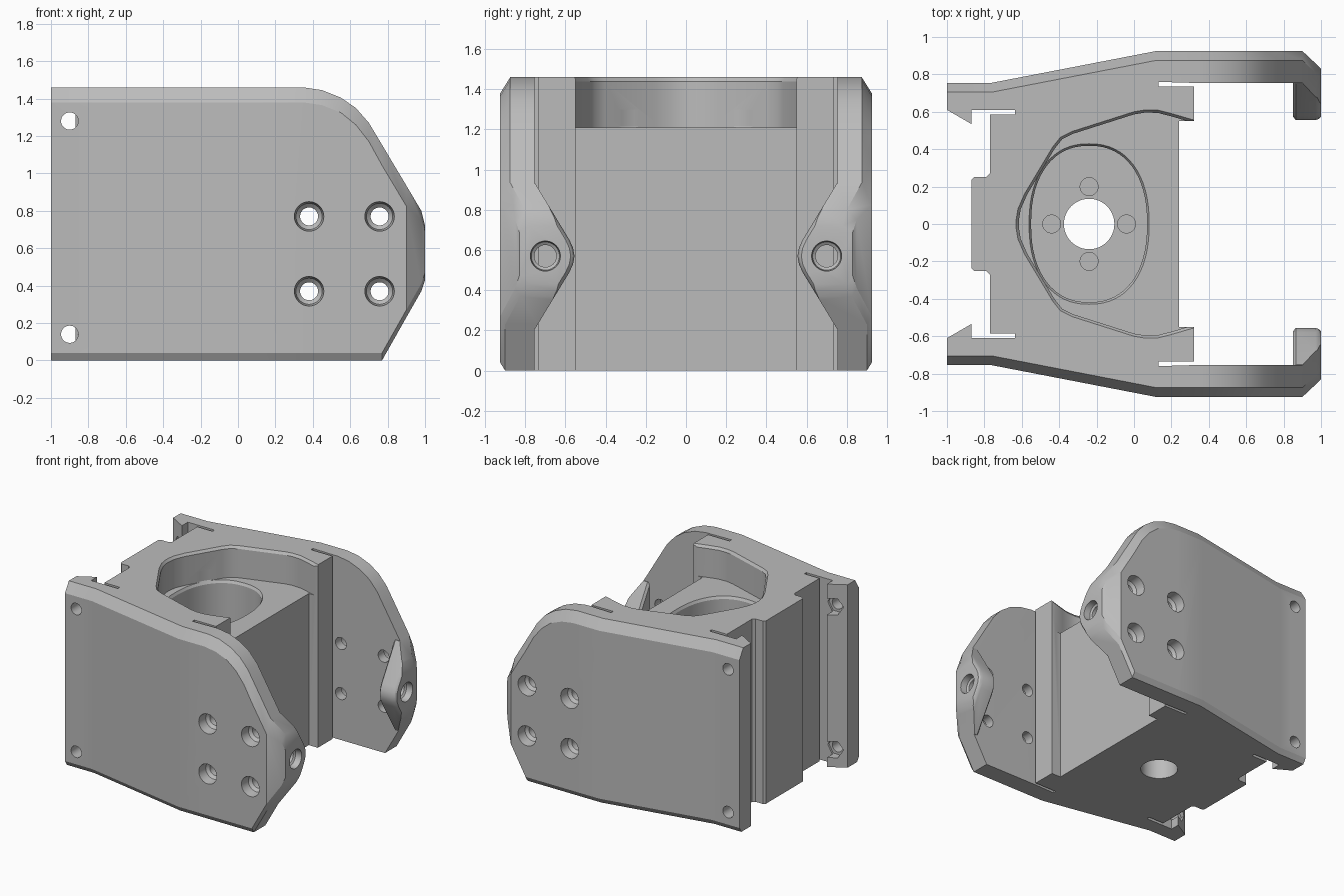
import bpy, bmesh, math

cube = bpy.data.objects.get("Cube")
if cube:
    bpy.data.objects.remove(cube, do_unlink=True)

grey = bpy.data.materials.new("plain_grey")
grey.use_nodes = True
grey.diffuse_color = (0.5, 0.5, 0.5, 1)
bsdf = grey.node_tree.nodes["Principled BSDF"]
bsdf.inputs["Base Color"].default_value = (0.5, 0.5, 0.5, 1)
bsdf.inputs["Roughness"].default_value = 0.6


def loft(name, rings):
    """Closed solid skinned through equal-length rings of points."""
    bm = bmesh.new()
    loops = [[bm.verts.new(p) for p in ring] for ring in rings]
    n = len(loops[0])
    for a, b in zip(loops, loops[1:]):
        for i in range(n):
            j = (i + 1) % n
            bm.faces.new((a[i], a[j], b[j], b[i]))
    bm.faces.new(loops[0][::-1])
    bm.faces.new(loops[-1])
    bmesh.ops.recalc_face_normals(bm, faces=bm.faces)
    mesh = bpy.data.meshes.new(name)
    bm.to_mesh(mesh)
    bm.free()
    mesh.materials.append(grey)
    obj = bpy.data.objects.new(name, mesh)
    bpy.context.collection.objects.link(obj)
    return obj


def circle(axis, u, v, radius, at, sides=32):
    """Circle centred on (u, v) in the plane crossing the axis at a height."""
    ring = []
    for i in range(sides):
        a = 2 * math.pi * i / sides
        p = [u + radius * math.cos(a), v + radius * math.sin(a)]
        p.insert("xyz".index(axis), at)
        ring.append(p)
    return ring


def bore(axis, u, v, steps, sides=32):
    """Turned cutter from (position, radius) steps."""
    return loft("bore", [circle(axis, u, v, r, at, sides) for at, r in steps])


def combine(target, tool, operation):
    mod = target.modifiers.new("combine", "BOOLEAN")
    mod.operation, mod.solver, mod.object = operation, "EXACT", tool
    bpy.context.view_layer.objects.active = target
    bpy.ops.object.modifier_apply(modifier=mod.name)
    bpy.data.objects.remove(tool, do_unlink=True)


def cut(tool):
    combine(bracket, tool, "DIFFERENCE")


def mirrored(half):
    return half + [(x, -y) for x, y in reversed(half)]


# Plan shape: centre block, front tabs, slits, side walls and rear hooks
plan = mirrored([
    (0.24, 0.55), (0.32, 0.55), (0.32, 0.735), (0.13, 0.735), (0.13, 0.76),
    (0.3, 0.755), (1.1, 0.755), (1.1, 1.1), (-1.1, 1.1), (-1.1, 0.668),
    (-0.87, 0.535), (-0.87, 0.61), (-0.635, 0.61), (-0.635, 0.585),
    (-0.77, 0.585), (-0.77, 0.27), (-0.79, 0.25), (-0.855, 0.25), (-0.87, 0.235)])
bracket = loft("mount_bracket", [[(x, y, z) for x, y in plan] for z in (-0.1, 1.6)])

# Pointed lips at the front ends of the walls
lip = [(0.85, 0.93), (0.75, 0.93), (0.58, 0.65), (0.562, 0.61), (0.555, 0.57),
       (0.562, 0.53), (0.58, 0.49), (0.75, 0.21), (0.85, 0.21)]
for side in (1, -1):
    rings = [[(x, side * (y + inset), z) for y, z in lip]
             for x, inset in ((0.85, 0.02), (0.865, 0), (0.97, 0), (0.99, 0.008), (1.01, 0.03))]
    combine(bracket, loft("lip", rings), "UNION")

# Outer envelope: half width, bottom, top and top chamfer along the length
stations = [
    (-1, 0.755, 0, 1.46, 0.08), (-0.76, 0.755, 0, 1.46, 0.08),
    (0.12, 0.925, 0, 1.46, 0.08), (0.35, 0.925, 0, 1.46, 0.08),
    (0.45, 0.925, 0, 1.445, 0.08), (0.55, 0.925, 0, 1.405, 0.08),
    (0.63, 0.925, 0, 1.35, 0.09), (0.7, 0.925, 0, 1.27, 0.1),
    (0.77, 0.925, 0, 1.153, 0.11), (0.9, 0.925, 0.23, 0.935, 0.11),
    (0.98, 0.85, 0.37, 0.8, 0.05), (1, 0.83, 0.43, 0.72, 0.03)]
envelope = []
for x, w, low, high, c in stations:
    right = [(w - 0.025, low), (w, low + 0.04), (w, high - c), (w - 0.05, high)]
    left = [(-y, z) for y, z in reversed(right)]
    envelope.append([(x, y, z) for y, z in right + left])
combine(bracket, loft("envelope", envelope), "INTERSECT")

# Shallow top pocket, open to the front, with an eased rim
pocket = mirrored([(0.45, 0.54), (0.32, 0.55), (0.2, 0.585), (0.13, 0.603),
                   (0.06, 0.605), (0.0, 0.595), (-0.33, 0.49), (-0.39, 0.46),
                   (-0.43, 0.41), (-0.58, 0.16), (-0.615, 0.08), (-0.625, 0.02)])
cut(loft("pocket", [[(x * k, y * k, z) for x, y in pocket]
                    for z, k in ((1.21, 0.985), (1.24, 0.985), (1.44, 0.985),
                                 (1.461, 1.01), (1.6, 1.01))]))

# Deep rounded well with a floor
def oval(z, grow):
    ring = []
    for i in range(64):
        a = 2 * math.pi * i / 64
        c, s = math.cos(a), math.sin(a)
        ring.append((-0.24 + (0.31 + grow) * math.copysign(abs(c) ** 0.88, c),
                     (0.418 + grow) * math.copysign(abs(s) ** 0.88, s), z))
    return ring


cut(loft("well", [oval(0.25, 0), oval(1.19, 0), oval(1.215, 0.014), oval(1.3, 0.014)]))

# Shaft hole and four blind screw holes in the well floor
cut(bore("z", -0.24, 0, [(-0.1, 0.135), (0.5, 0.135)], 48))
for dx, dy in ((0.2, 0), (-0.2, 0), (0, 0.2), (0, -0.2)):
    cut(bore("z", -0.24 + dx, dy, [(0.1, 0.048), (0.5, 0.048)]))

for side in (1, -1):
    # Counterbored screw holes through the walls
    for x in (0.38, 0.757):
        for z in (0.37, 0.77):
            cut(bore("y", x, z, [(side * 0.6, 0.048), (side * 0.83, 0.048),
                                 (side * 0.85, 0.07), (side * 1.0, 0.088)]))
    # Rear holes with nut pockets in the hooks
    for z in (0.14, 1.28):
        cut(bore("y", -0.9, z, [(side * 0.4, 0.046), (side * 0.9, 0.046)]))
        cut(bore("y", -0.9, z, [(side * 0.4, 0.075), (side * 0.625, 0.075)], 6))
    # Lengthwise holes in the lips
    cut(bore("x", side * 0.7, 0.57, [(0.7, 0.055), (0.94, 0.055),
                                     (0.95, 0.07), (1.1, 0.085)]))

bpy.ops.object.select_all(action="DESELECT")
bracket.select_set(True)
bpy.context.view_layer.objects.active = bracket
bpy.ops.object.shade_smooth_by_angle(angle=math.radians(25))
